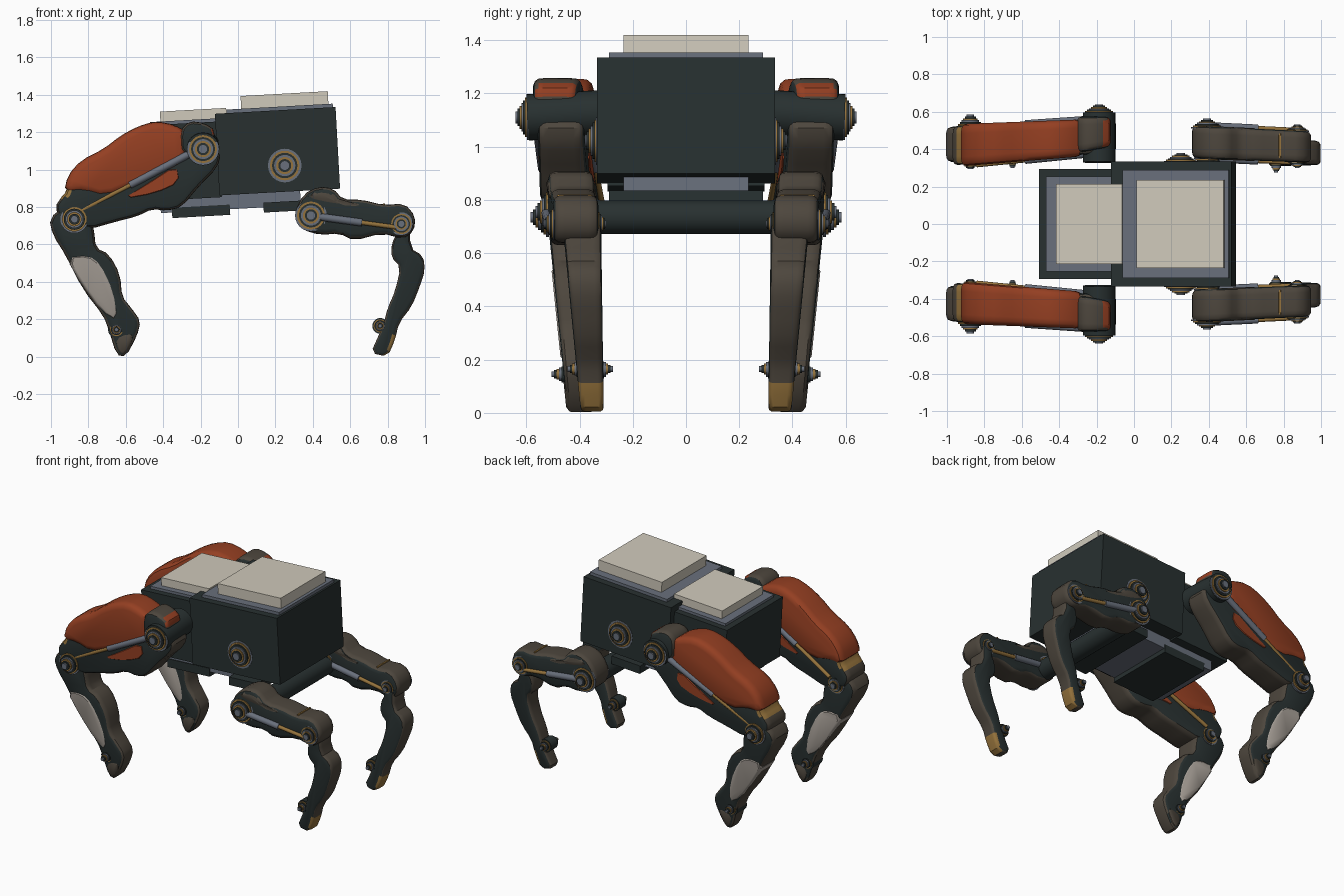
import bpy, bmesh, math
from mathutils import Vector, Matrix

cube = bpy.data.objects.get("Cube")
if cube:
    bpy.data.objects.remove(cube, do_unlink=True)


def material(name, color):
    mat = bpy.data.materials.new(name)
    mat.use_nodes = True
    mat.diffuse_color = (*color, 1)
    mat.node_tree.nodes["Principled BSDF"].inputs["Base Color"].default_value = (*color, 1)
    return mat


DARK = material("dark_teal", (.021, .03, .03))
ORANGE = material("burnt_orange", (.3, .05, .016))
BROWN = material("worn_brown", (.075, .062, .047))
BEIGE = material("pale_beige", (.63, .59, .5))
STEEL = material("blue_steel", (.14, .16, .2))
BRASS = material("brass", (.3, .17, .045))
SILVER = material("pale_silver", (.4, .36, .32))
built = []


def finish(name, bm, mats):
    bmesh.ops.recalc_face_normals(bm, faces=bm.faces)
    mesh = bpy.data.meshes.new(name)
    bm.to_mesh(mesh)
    bm.free()
    for mat in mats:
        mesh.materials.append(mat)
    obj = bpy.data.objects.new(name, mesh)
    bpy.context.scene.collection.objects.link(obj)
    built.append(obj)


def box(name, x0, x1, z0, z1, half, mat):
    """Box on the body, which is pitched slightly upward."""
    bm = bmesh.new()
    bmesh.ops.create_cube(bm, size=1)
    bmesh.ops.scale(bm, vec=(x1 - x0, 2 * half, z1 - z0), verts=bm.verts)
    bmesh.ops.translate(bm, vec=((x0 + x1) / 2, 0, (z0 + z1) / 2), verts=bm.verts)
    bmesh.ops.rotate(bm, cent=(.21, 0, 1.1), verts=bm.verts,
                     matrix=Matrix.Rotation(math.radians(-3.2), 3, 'Y'))
    finish(name, bm, [mat])


def rod(name, a, b, radius, mat, sides=20):
    a, b = Vector(a), Vector(b)
    bm = bmesh.new()
    turn = (b - a).to_track_quat('Z', 'Y').to_matrix().to_4x4()
    bmesh.ops.create_cone(bm, cap_ends=True, segments=sides, radius1=radius, radius2=radius,
                          depth=(b - a).length, matrix=Matrix.Translation((a + b) / 2) @ turn)
    finish(name, bm, [mat])


def bolt(name, x, z, y, length, radius):
    """Stepped cone of shrinking discs, length is signed along y."""
    bands = (0, 1, 2, 0, 1, 2, 0)
    bm = bmesh.new()
    n, previous, last = 24, None, 0
    for step, index in enumerate(bands):
        size = 1 - .86 * step / len(bands)
        for h in (step, step + 1):
            ring = [bm.verts.new((x + radius * size * math.cos(math.tau * i / n),
                                  y + length * h / len(bands),
                                  z + radius * size * math.sin(math.tau * i / n)))
                    for i in range(n)]
            if previous:
                for i in range(n):
                    j = (i + 1) % n
                    face = bm.faces.new((previous[i], previous[j], ring[j], ring[i]))
                    face.material_index = index if h > step else last
            previous = ring
        last = index
    bm.faces.new(previous)
    finish(name, bm, [STEEL, BRASS, DARK])


def inset(points, amount):
    area = sum(p.cross(q) for p, q in zip(points, points[1:] + points[:1]))
    sign = 1 if area > 0 else -1
    result = []
    for i, p in enumerate(points):
        d = (points[(i + 1) % len(points)] - points[i - 1]).normalized()
        result.append(p + Vector((-d.y, d.x)) * amount * sign)
    return result


def soften(points):
    result = []
    for p, q in zip(points, points[1:] + points[:1]):
        result += [p.lerp(q, .25), p.lerp(q, .75)]
    return result


def limb(name, side, outline, section, mats, rule=None, extra=0, bevel=.03):
    """Rounded slab from an x-z outline in hundredths; section gives its slant and taper."""
    axis, start, end, (c0, h0), (c1, h1) = section
    base = [Vector(p) / 100 for p in outline]
    bm = bmesh.new()
    rings = []
    for t, amount in ((-1, 1), (-.93, .4), (-.78, .08), (-.55, 0),
                      (.55, 0), (.78, .08), (.93, .4), (1, 1)):
        ring = []
        for p in soften(inset(base, amount * bevel)):
            f = min(max((p[axis] - start) / (end - start), -.1), 1.1)
            y = c0 + (c1 - c0) * f + t * (h0 + (h1 - h0) * f + extra)
            ring.append(bm.verts.new((p.x, side * y, p.y)))
        rings.append(ring)
    for a, b in zip(rings, rings[1:]):
        for i in range(len(a)):
            j = (i + 1) % len(a)
            bm.faces.new((a[i], a[j], b[j], b[i]))
    bm.faces.new(rings[0])
    bm.faces.new(rings[-1])
    bmesh.ops.recalc_face_normals(bm, faces=bm.faces)
    if rule:
        for face in bm.faces:
            face.material_index = rule(face.calc_center_median(), face.normal)
    finish(name, bm, mats)


def strut(name, side, a, b, split):
    a, b = (Vector((p[0], side * p[1], p[2])) for p in (a, b))
    middle = a.lerp(b, split)
    rod(name + "_sleeve", a, middle, .02, STEEL, 14)
    rod(name + "_piston", middle, b, .012, BRASS, 12)


# Colour rules: dark flanks, worn edges, brass and orange trims
def edge_wear(c, n):
    return 0 if abs(n.y) > .75 else 1


def thigh_trim(c, n):
    return 2 if c.x < -.9 and c.z > .85 and n.x < -.2 else edge_wear(c, n)


def cap_trim(c, n):
    return 2 if c.z > 1.2 and n.x > .5 else edge_wear(c, n)


def toe_trim(c, n):
    return 2 if c.z < .11 and n.x > .2 else edge_wear(c, n)


# Body and cargo plates
box("main_body", -.112, .534, .88, 1.317, .335, DARK)
box("secondary_body", -.5, -.1, .87, 1.275, .295, DARK)
box("main_deck", -.05, .52, 1.317, 1.336, .29, STEEL)
box("main_pad", .03, .497, 1.336, 1.404, .235, BEIGE)
box("secondary_deck", -.46, -.1, 1.275, 1.292, .255, STEEL)
box("secondary_pad", -.405, -.05, 1.292, 1.345, .215, BEIGE)
box("belly_plate", -.43, .32, .803, .885, .235, STEEL)
box("belly_block_right", -.37, -.06, .773, .828, .24, DARK)
box("belly_block_left", .12, .33, .775, .828, .29, DARK)
rod("hip_axle", (.4, -.36, .735), (.4, .36, .735), .063, DARK, 28)

# Leg outlines
BIG_THIGH = [(-17, 119), (-16, 113), (-9, 109), (-11, 101), (-21, 91), (-30, 80), (-38, 78),
             (-46, 79), (-54, 75), (-66, 72), (-80, 68), (-94, 72), (-98, 80), (-94, 86),
             (-92, 88), (-90, 96), (-83, 104), (-62, 117), (-53, 122), (-44, 124), (-35, 121),
             (-24, 121)]
HIP_COVER = [(-30, 108), (-31, 121), (-26, 126), (-18, 125), (-12, 121), (-14, 112), (-20, 106)]
SHELL = [(-93, 88), (-91, 97), (-84, 105), (-72, 111), (-63, 118), (-54, 123), (-44, 126),
         (-34, 124), (-27, 120), (-28, 104), (-36, 99), (-56, 91), (-71, 85), (-82, 88)]
LOWER_SHELL = [(-62, 84), (-50, 92), (-33, 103), (-31, 93), (-44, 87)]
BIG_SHIN = [(-80, 81), (-92, 81), (-101, 74), (-99, 65), (-92, 54), (-83, 36), (-72, 22),
            (-69, 14), (-65, 1), (-60, 0), (-54, 11), (-52, 19), (-57, 26), (-62, 32),
            (-63, 44), (-69, 55), (-76, 58), (-77, 68)]
SHIN_PANEL = [(-92, 53), (-80, 55), (-73, 50), (-66, 35), (-64, 19), (-73, 24), (-84, 39)]
FOOT_PATCH = [(-66, 10), (-64, 2), (-60, 1), (-55, 11), (-59, 13)]
SMALL_THIGH = [(30, 77), (35, 87), (43, 91), (51, 90), (56, 84), (66, 84), (78, 81), (89, 82),
               (95, 75), (94, 67), (88, 63), (77, 66), (62, 62), (54, 66), (44, 65), (34, 68)]
THIGH_PATCH = [(35, 84), (42, 90), (51, 89), (55, 84), (66, 83), (64, 79), (50, 80)]
THIGH_SEAM = [(77, 75), (77, 82), (79, 82), (79, 75)]
SMALL_SHIN = [(82, 74), (92, 74), (92, 58), (99, 54), (100, 46), (97, 37), (93, 27), (86, 18),
              (84, 9), (80, 0), (71, 2), (75, 11), (78, 18), (80, 26), (84, 35), (87, 48),
              (82, 53), (82, 60), (85, 66)]

big_thigh = (0, -.2, -.95, (.465, .088), (.42, .105))
hip_cover = (0, -.1, -.3, (.495, .077), (.478, .097))
big_shin = (1, .7, 0, (.425, .092), (.395, .05))
small_thigh = (0, .35, .9, (.437, .086), (.413, .084))
small_shin = (1, .65, 0, (.388, .07), (.352, .043))

for side, end in ((-1, "front"), (1, "back")):
    r, l = "right_" + end, "left_" + end
    # Large armoured legs
    limb(r + "_thigh", side, BIG_THIGH, big_thigh, [DARK, BROWN, BRASS], thigh_trim)
    limb(r + "_hip_cover", side, HIP_COVER, hip_cover, [DARK, BROWN, ORANGE], cap_trim)
    limb(r + "_thigh_shell", side, SHELL, big_thigh, [ORANGE], extra=.009, bevel=.04)
    limb(r + "_lower_shell", side, LOWER_SHELL, big_thigh, [ORANGE], extra=.005, bevel=.008)
    limb(r + "_shin", side, BIG_SHIN, big_shin, [DARK, BROWN], edge_wear)
    limb(r + "_shin_panel", side, SHIN_PANEL, big_shin, [SILVER], extra=.005, bevel=.015)
    limb(r + "_foot_patch", side, FOOT_PATCH, big_shin, [BROWN], extra=.003, bevel=.015)
    rod(r + "_hip_drum", (-.187, side * .33, 1.125), (-.187, side * .595, 1.11), .087, DARK, 32)
    strut(r + "_outer_strut", side, (-.23, .56, 1.1), (-.84, .518, .78), .57)
    strut(r + "_inner_strut", side, (-.23, .376, 1.1), (-.84, .315, .78), .57)
    # Slim legs
    limb(l + "_thigh", side, SMALL_THIGH, small_thigh, [DARK, BROWN], edge_wear)
    limb(l + "_thigh_patch", side, THIGH_PATCH, small_thigh, [BROWN], extra=.003)
    limb(l + "_thigh_seam", side, THIGH_SEAM, small_thigh, [BRASS], extra=-.018, bevel=.004)
    limb(l + "_shin", side, SMALL_SHIN, small_shin, [DARK, BROWN, BRASS], toe_trim, bevel=.022)
    strut(l + "_outer_strut", side, (.42, .524, .75), (.86, .503, .69), .55)
    strut(l + "_inner_strut", side, (.42, .348, .75), (.86, .328, .69), .55)
    # Joint caps: x, z, base y, length, radius
    for name, x, z, y, length, radius in (
            (r + "_hip_cap", -.187, 1.11, .59, .05, .085),
            (r + "_hip_inner_cap", -.187, 1.12, .385, -.045, .07),
            (r + "_knee_cap", -.875, .735, .515, .07, .075),
            (r + "_knee_inner_cap", -.875, .735, .335, -.04, .06),
            (r + "_ankle_cap", -.65, .145, .44, .065, .04),
            (r + "_ankle_inner_cap", -.65, .145, .36, -.06, .04),
            (r + "_body_cap", .25, 1.022, .33, .05, .09),
            (l + "_hip_cap", .39, .755, .51, .055, .085),
            (l + "_hip_inner_cap", .39, .755, .355, -.055, .07),
            (l + "_knee_cap", .873, .71, .493, .04, .062),
            (l + "_knee_inner_cap", .873, .71, .335, -.035, .05),
            (l + "_ankle_cap", .76, .165, .385, .06, .04),
            (l + "_ankle_inner_cap", .76, .165, .335, -.06, .04)):
        bolt(name, x, z, side * y, side * length, radius)
    for name, x, z, y0, y1, radius in ((r, -.65, .145, .35, .45, .045),
                                       (l, .76, .165, .325, .395, .042)):
        rod(name + "_ankle", (x, side * y0, z), (x, side * y1, z), radius, DARK)

# Smooth the rounded forms while keeping hard edges
bpy.ops.object.select_all(action='DESELECT')
for obj in built:
    obj.select_set(True)
bpy.context.view_layer.objects.active = built[0]
bpy.ops.object.shade_smooth_by_angle(angle=math.radians(35))
